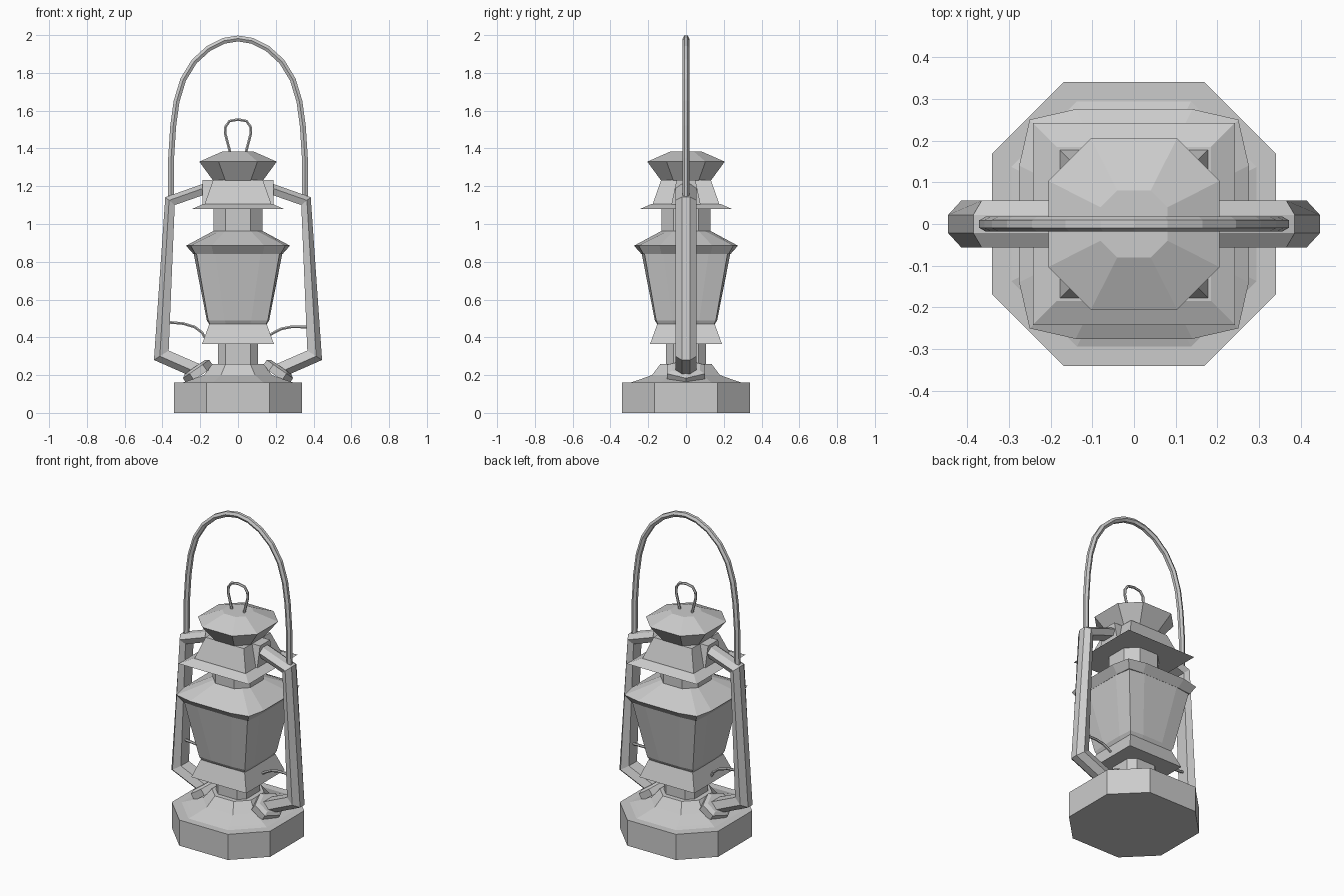
import bpy
from math import cos, sin, pi, atan2
from mathutils import Vector

cube = bpy.data.objects.get("Cube")
if cube:
    bpy.data.objects.remove(cube)

# One plain metal colour for the whole lantern
GREY = (0.6, 0.6, 0.6, 1)
metal = bpy.data.materials.new("grey metal")
metal.use_nodes = True
metal.diffuse_color = GREY
metal.node_tree.nodes["Principled BSDF"].inputs["Base Color"].default_value = GREY


def loft(name, rings):
    """Skin a stack of equal-length point rings and cap both ends."""
    n = len(rings[0])
    verts = [p for ring in rings for p in ring]
    faces = [(i * n + j, i * n + (j + 1) % n, (i + 1) * n + (j + 1) % n, (i + 1) * n + j)
             for i in range(len(rings) - 1) for j in range(n)]
    faces += [tuple(reversed(range(n))), tuple(range(len(verts) - n, len(verts)))]
    mesh = bpy.data.meshes.new(name)
    mesh.from_pydata(verts, [], faces)
    mesh.materials.append(metal)
    obj = bpy.data.objects.new(name, mesh)
    bpy.context.collection.objects.link(obj)
    # Make all faces point outwards
    import bmesh
    bm = bmesh.new()
    bm.from_mesh(mesh)
    bmesh.ops.recalc_face_normals(bm, faces=bm.faces)
    bm.to_mesh(mesh)
    bm.free()
    return obj


def ring(z, w, flat, corner=None):
    """Four flat sides of half-length flat, each corner drawn to (corner, corner)."""
    k = (w + flat) / 2 if corner is None else corner
    quarter = [(w, -flat), (w, flat), (k, k)]
    points = []
    for _ in range(4):
        points += [(x, y, z) for x, y in quarter]
        quarter = [(-y, x) for x, y in quarter]
    return points


def stack(name, *levels):
    return loft(name, [ring(*level) for level in levels])


def wire(name, points, radius):
    """Hexagonal wire along a path in the x-z plane."""
    curve = bpy.data.curves.new(name, "CURVE")
    curve.dimensions = "3D"
    curve.bevel_depth = radius
    curve.bevel_resolution = 1
    curve.use_fill_caps = True
    spline = curve.splines.new("POLY")
    spline.points.add(len(points) - 1)
    for p, (x, z) in zip(spline.points, points):
        p.co = (x, 0, z, 1)
        p.radius = 1
    curve.materials.append(metal)
    obj = bpy.data.objects.new(name, curve)
    bpy.context.collection.objects.link(obj)
    # Flat shaded like the rest
    spline.use_smooth = False
    return obj


def mirrored(half):
    """Complete a left half path that ends on the centre line."""
    return half + [(-x, z) for x, z in reversed(half[:-1])]


# Fuel tank and its sloping shoulder
stack("fuel_tank", (0, .34, .168), (.16, .34, .168))
stack("tank_shoulder", (.158, .3, .14), (.168, .27, .125), (.2, .18, .09), (.26, .135, .065))
stack("burner_stem", (.24, .105, .065), (.4, .105, .065))

# Square collar, glass globe and globe cover
stack("globe_collar", (.365, .19, .08, .19), (.47, .152, .06, .152))
stack("glass_globe", (.45, .14, .06, .14), (.49, .165, .07, .158), (.845, .235, .12, .22))
stack("globe_cover", (.84, .235, .13, .225), (.885, .275, .14, .25), (.962, .132, .068))

# Chimney neck, hood with brim, and cap
stack("chimney_neck", (.95, .13, .065), (1.1, .13, .065))
stack("hood_brim", (1.08, .242, .1, .242), (1.105, .185, .1, .185))
stack("hood", (1.09, .182, .1, .182), (1.232, .132, .07, .132))
stack("cap", (1.225, .128, .065), (1.33, .205, .103), (1.385, .08, .04))

# Lifting loop on the cap and the tall carrying handle
wire("cap_loop", mirrored([(-.042, 1.38), (-.055, 1.43), (-.068, 1.48), (-.066, 1.515),
                           (-.045, 1.545), (0, 1.553)]), .008)
wire("carrying_handle", mirrored([(-.356, 1.13), (-.354, 1.35), (-.343, 1.52), (-.325, 1.65),
                                  (-.29, 1.765), (-.232, 1.86), (-.155, 1.93),
                                  (-.075, 1.97), (0, 1.982)]), .018)

# Side frames, each a tapered six-sided tube following outer and inner corners
frame_path = [((.15, 1.225), (.15, 1.165)), ((.385, 1.142), (.335, 1.1)),
              ((.445, .28), (.367, .33)), ((.24, .19), (.195, .255))]
section = [(0, -.022), (.4, -.056), (1, -.04), (1, .04), (.4, .056), (0, .022)]

for side, s in (("left", 1), ("right", -1)):
    rings = []
    for outer, inner in frame_path:
        a, b = Vector(outer), Vector(inner)
        rings.append([(s * a.lerp(b, t).x, y, a.lerp(b, t).y) for t, y in section])
    loft(side + "_frame", rings)

    # Bracket joining the frame to the hood
    loft(side + "_hood_bracket",
         [[(s * .1, -y, z), (s * .187, -y, z), (s * .187, y, z), (s * .1, y, z)]
          for z, y in ((1.09, .08), (1.232, .05))])

    # Tilted six-sided foot where the frame meets the tank
    along, normal = Vector((.82, -.57)), Vector((.57, .82))
    rings = []
    for depth, size in ((-.03, 1), (.012, 1), (.025, .75)):
        centre = Vector((.215, .222)) + normal * depth
        rings.append([(s * (centre + along * .085 * size * cos(i * pi / 3)).x,
                       .115 * size * sin(i * pi / 3),
                       (centre + along * .085 * size * cos(i * pi / 3)).y) for i in range(6)])
    loft(side + "_frame_foot", rings)

# Small wires from the frames to the globe collar
wire("right_lever", [(-.37, .48), (-.29, .473), (-.23, .455), (-.19, .425), (-.17, .39)], .008)
wire("left_lever", [(.38, .455), (.28, .455), (.23, .445), (.19, .425), (.165, .41)], .008)
